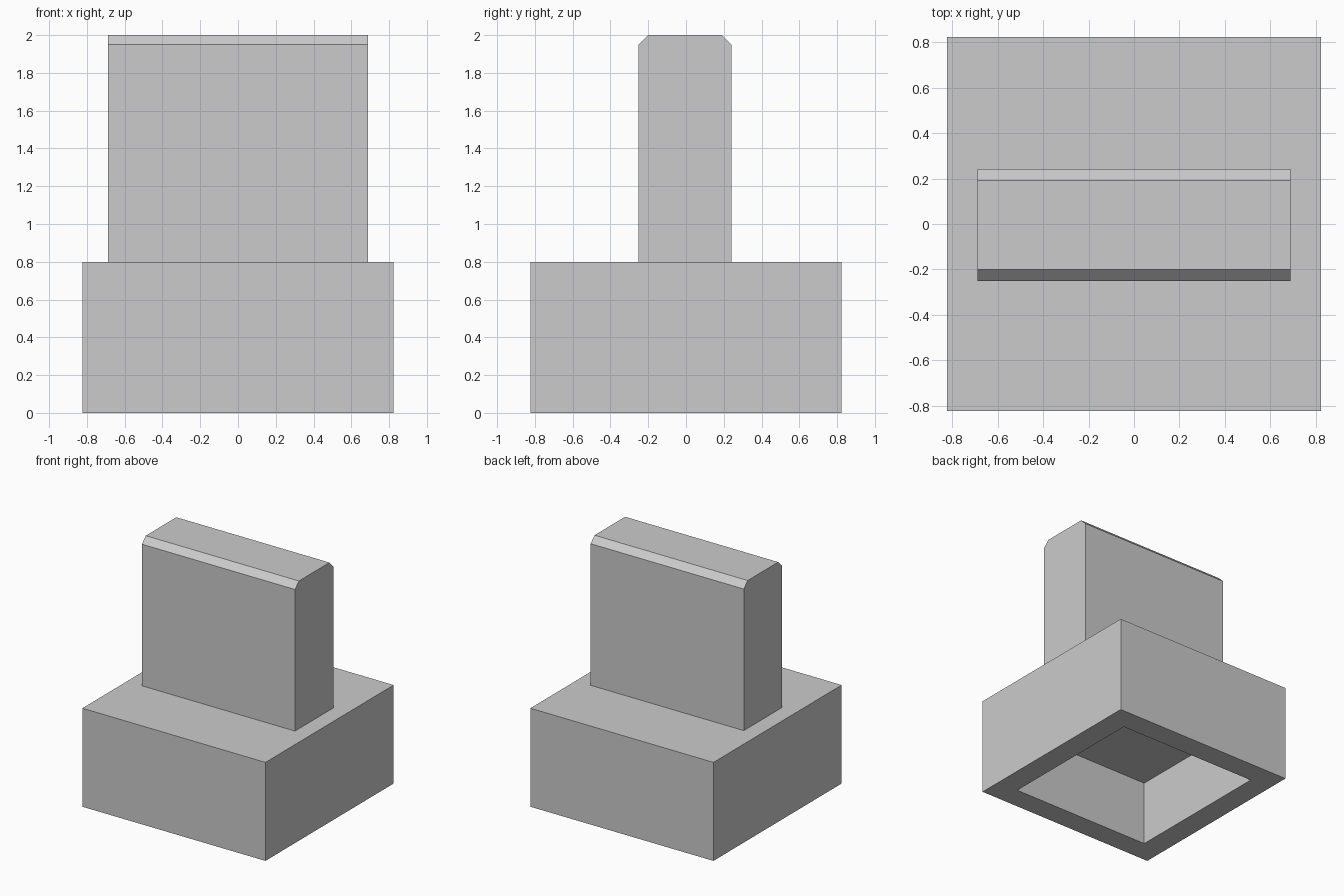
import bpy
import bmesh
from mathutils import Matrix, Vector

cube = bpy.data.objects.get("Cube")
if cube:
    bpy.data.objects.remove(cube, do_unlink=True)

grey = bpy.data.materials.new("light_grey")
grey.use_nodes = True
colour = (0.6, 0.6, 0.6, 1)
grey.diffuse_color = colour
grey.node_tree.nodes["Principled BSDF"].inputs["Base Color"].default_value = colour


def add_object(name, bm):
    bmesh.ops.recalc_face_normals(bm, faces=bm.faces)
    mesh = bpy.data.meshes.new(name)
    bm.to_mesh(mesh)
    bm.free()
    mesh.materials.append(grey)
    obj = bpy.data.objects.new(name, mesh)
    bpy.context.collection.objects.link(obj)
    return obj


def box(size, centre):
    bm = bmesh.new()
    bmesh.ops.create_cube(bm, size=1, matrix=Matrix.Translation(centre) @ Matrix.Diagonal((*size, 1)))
    return bm


# Square base with a square socket in its underside
BASE_HEIGHT = 0.8
bm = box((1.645, 1.645, BASE_HEIGHT), (0, 0, BASE_HEIGHT / 2))
underside = min(bm.faces, key=lambda f: f.calc_center_median().z)
bmesh.ops.inset_region(bm, faces=[underside], thickness=0.267)
socket = bmesh.ops.extrude_face_region(bm, geom=[underside])
bmesh.ops.translate(bm, vec=Vector((0, 0, 0.533)),
                    verts=[v for v in socket["geom"] if isinstance(v, bmesh.types.BMVert)])
if underside.is_valid:
    bmesh.ops.delete(bm, geom=[underside], context='FACES_ONLY')
add_object("base", bm)

# Upright slab with its two long top edges chamfered
bm = box((1.376, 0.492, 2 - BASE_HEIGHT), (0, -0.005, (2 + BASE_HEIGHT) / 2))
long_edges = [e for e in bm.edges
              if all(v.co.z > 1.9 for v in e.verts)
              and abs(e.verts[0].co.x - e.verts[1].co.x) > 1]
bmesh.ops.bevel(bm, geom=long_edges, offset=0.05, offset_type='OFFSET',
                segments=1, affect='EDGES')
add_object("upright_slab", bm)
